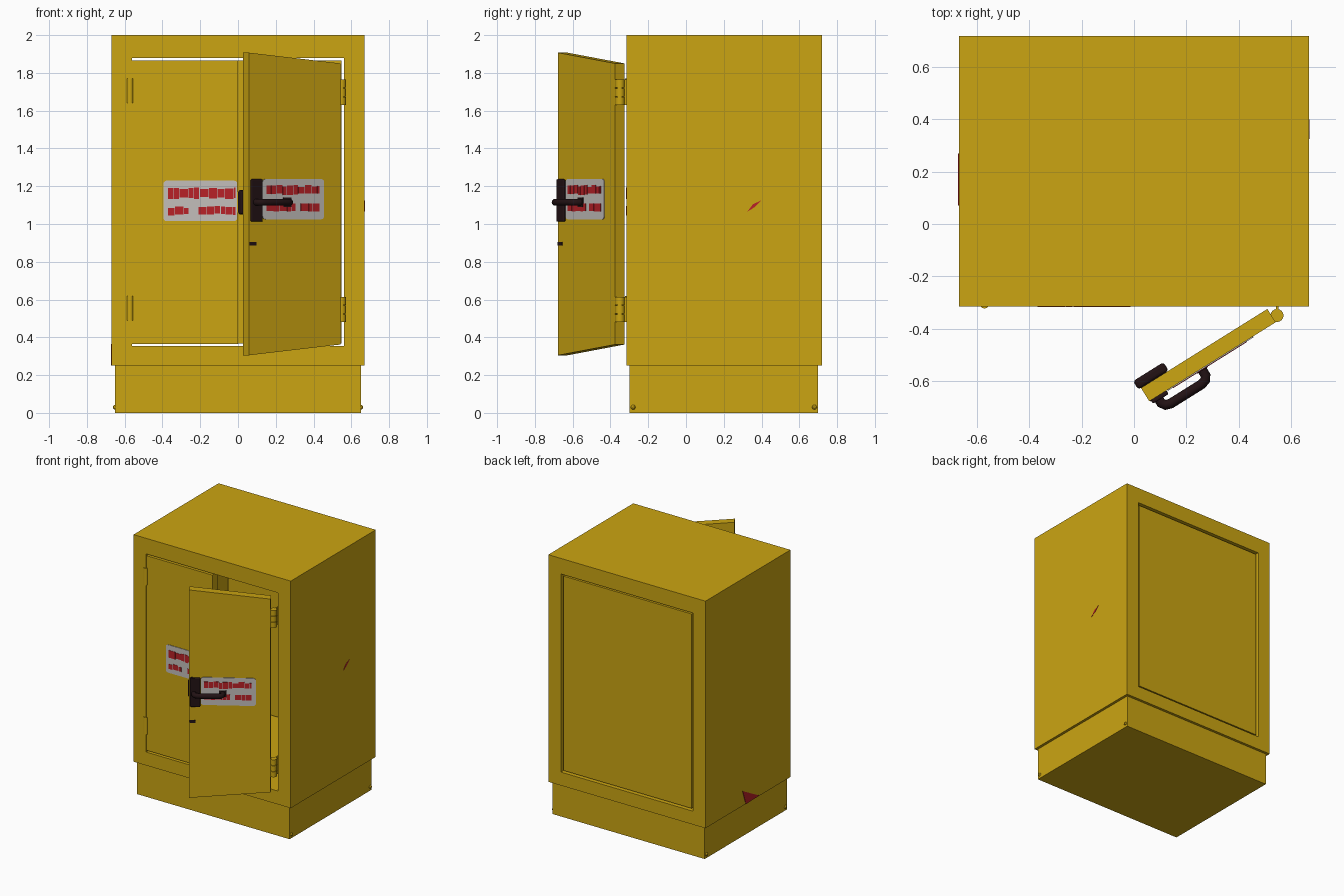
import bpy, bmesh, math, random
from mathutils import Matrix, Vector

if "Cube" in bpy.data.objects:
    bpy.data.objects.remove(bpy.data.objects["Cube"])

random.seed(4)


def material(name, rgb):
    m = bpy.data.materials.new(name)
    m.diffuse_color = (*rgb, 1)
    m.use_nodes = True
    m.node_tree.nodes["Principled BSDF"].inputs["Base Color"].default_value = m.diffuse_color
    return m


YELLOW = material("yellow paint", (0.60, 0.375, 0.006))
DARK = material("dark handle", (0.016, 0.006, 0.007))
WHITE = material("label white", (0.55, 0.52, 0.50))
RED = material("warning red", (0.48, 0.015, 0.02))

# Placement of the half-open door: origin at its inner hinge corner
DOOR = Matrix.Translation((0.51, -0.325, 0)) @ Matrix.Rotation(math.radians(32), 4, 'Z')
WORLD = Matrix.Identity(4)


def finish(bm, name, mat, frame=WORLD):
    bmesh.ops.recalc_face_normals(bm, faces=bm.faces[:])
    me = bpy.data.meshes.new(name)
    bm.to_mesh(me)
    bm.free()
    me.materials.append(mat)
    ob = bpy.data.objects.new(name, me)
    ob.matrix_world = frame
    bpy.context.collection.objects.link(ob)
    return ob


def add_box(bm, x, y, z):
    c = Vector(((x[0] + x[1]) / 2, (y[0] + y[1]) / 2, (z[0] + z[1]) / 2))
    s = (x[1] - x[0], y[1] - y[0], z[1] - z[0], 1)
    return bmesh.ops.create_cube(bm, size=1, matrix=Matrix.Translation(c) @ Matrix.Diagonal(s))


def box(name, x, y, z, mat, frame=WORLD, bevel=0, axis=None):
    bm = bmesh.new()
    add_box(bm, x, y, z)
    if bevel:
        edges = [e for e in bm.edges if axis is None or
                 abs((e.verts[0].co - e.verts[1].co).normalized()[axis]) > 0.9]
        bmesh.ops.bevel(bm, geom=edges, offset=bevel, segments=3, profile=0.5, affect='EDGES')
    return finish(bm, name, mat, frame)


def prism(name, pts, axis, a, b, mat, frame=WORLD):
    """Extrude a 2D outline along x (axis 0) or y (axis 1)."""
    def at(p, d):
        return (d, p[0], p[1]) if axis == 0 else (p[0], d, p[1])
    bm = bmesh.new()
    lo = [bm.verts.new(at(p, a)) for p in pts]
    hi = [bm.verts.new(at(p, b)) for p in pts]
    bm.faces.new(lo)
    bm.faces.new(hi)
    for i in range(len(pts)):
        j = (i + 1) % len(pts)
        bm.faces.new((lo[i], lo[j], hi[j], hi[i]))
    return finish(bm, name, mat, frame)


def cylinder(name, x, y, z0, z1, r, mat):
    bm = bmesh.new()
    bmesh.ops.create_cone(bm, cap_ends=True, segments=16, radius1=r, radius2=r, depth=z1 - z0,
                          matrix=Matrix.Translation((x, y, (z0 + z1) / 2)))
    for f in bm.faces:
        f.smooth = len(f.verts) == 4
    return finish(bm, name, mat)


def label(name, x0, x1, z0, z1, y, rows, frame=WORLD):
    """White plate with rows of irregular red marks."""
    box(name, (x0, x1), (y - 0.004, y), (z0, z1), WHITE, frame, 0.018, 1)
    bm = bmesh.new()
    for a, b, lo, hi in rows:
        x = a
        while x < b - 0.01:
            w = min(random.uniform(0.025, 0.05), b - x)
            add_box(bm, (x, x + w - 0.003), (y - 0.006, y - 0.003),
                    (lo + random.uniform(0, 0.012), hi - random.uniform(0, 0.012)))
            x += w
    finish(bm, name + "_red_marks", RED, frame)


# Cabinet shell: rectangular tube open at front and back
bm = bmesh.new()
rings = []
for y in (-0.315, 0.72):
    for hx, z0, z1 in ((0.67, 0.25, 2.0), (0.5625, 0.353, 1.88)):
        rings.append([bm.verts.new((x, y, z)) for x, z in
                      ((-hx, z0), (hx, z0), (hx, z1), (-hx, z1))])
for a, b in ((0, 1), (1, 3), (3, 2), (2, 0)):
    for i in range(4):
        j = (i + 1) % 4
        bm.faces.new((rings[a][i], rings[a][j], rings[b][j], rings[b][i]))
finish(bm, "cabinet_shell", YELLOW)

# Back panel, closed left door, plinth
box("back_panel", (-0.547, 0.547), (0.66, 0.712), (0.367, 1.865), YELLOW)
box("left_door", (-0.561, 0.0), (-0.311, -0.25), (0.365, 1.865), YELLOW)
box("plinth", (-0.65, 0.65), (-0.30, 0.70), (0, 0.25), YELLOW)

# Plinth corner bolts
for sx in (-1, 1):
    for y in (-0.28, 0.68):
        bm = bmesh.new()
        bmesh.ops.create_icosphere(bm, subdivisions=2, radius=0.013,
                                   matrix=Matrix.Translation((sx * 0.65, y, 0.03)))
        finish(bm, "plinth_bolt", YELLOW)

# Open right door, taller at its free edge
prism("right_door", [(-0.57, 0.305), (0, 0.362), (0, 1.85), (-0.57, 1.907)], 1,
      -0.06, 0, YELLOW, DOOR)

# Hinges
for z in (0.48, 1.63):
    for i in range(3):
        cylinder("right_hinge_barrel", 0.547, -0.35, z + i * 0.046, z + i * 0.046 + 0.042,
                 0.025, YELLOW)
    cylinder("right_hinge_pin", 0.547, -0.35, z, z + 0.134, 0.018, YELLOW)
    box("right_hinge_leaf", (0.543, 0.553), (-0.345, -0.28), (z, z + 0.134), YELLOW)
    cylinder("left_hinge_barrel", -0.572, -0.305, z + 0.01, z + 0.14, 0.018, YELLOW)

# Warning labels
label("left_label", -0.395, -0.004, 1.015, 1.23, -0.311,
      [(-0.37, -0.01, 1.132, 1.195), (-0.37, -0.26, 1.045, 1.095), (-0.21, -0.01, 1.045, 1.095)])
label("right_label", -0.488, -0.103, 1.025, 1.238, -0.06,
      [(-0.465, -0.13, 1.15, 1.208), (-0.465, -0.28, 1.065, 1.11), (-0.25, -0.13, 1.065, 1.11)],
      DOOR)

# Door handle: mounting plate, bent bar, inner latch, keyhole
box("handle_plate", (-0.563, -0.492), (-0.076, -0.06), (1.012, 1.237), DARK, DOOR, 0.006)
cu = bpy.data.curves.new("handle_bar", 'CURVE')
cu.dimensions = '3D'
cu.bevel_depth = 0.019
cu.bevel_resolution = 3
cu.use_fill_caps = True
sp = cu.splines.new('POLY')
path = [(-0.535, -0.06), (-0.535, -0.09), (-0.525, -0.105), (-0.505, -0.111),
        (-0.365, -0.111), (-0.345, -0.105), (-0.335, -0.09), (-0.335, -0.06)]
sp.points.add(len(path) - 1)
for p, (x, y) in zip(sp.points, path):
    p.co = (x, y, 1.115, 1)
cu.materials.append(DARK)
bar = bpy.data.objects.new("handle_bar", cu)
bar.matrix_world = DOOR
bpy.context.collection.objects.link(bar)
box("handle_foot", (-0.36, -0.31), (-0.068, -0.06), (1.09, 1.14), DARK, DOOR)
box("inner_latch", (-0.582, -0.445), (0, 0.038), (1.05, 1.18), DARK, DOOR, 0.012)
box("keyhole", (-0.568, -0.525), (-0.063, -0.058), (0.885, 0.905), DARK, DOOR)

# Worn paint patches on the sides
prism("left_red_patch", [(0.27, 0.365), (0.23, 0.25), (0.07, 0.255)], 0, -0.673, -0.669, RED)
prism("right_red_scratch", [(0.325, 1.065), (0.365, 1.09), (0.40, 1.125), (0.355, 1.105)], 0,
      0.669, 0.672, RED)
